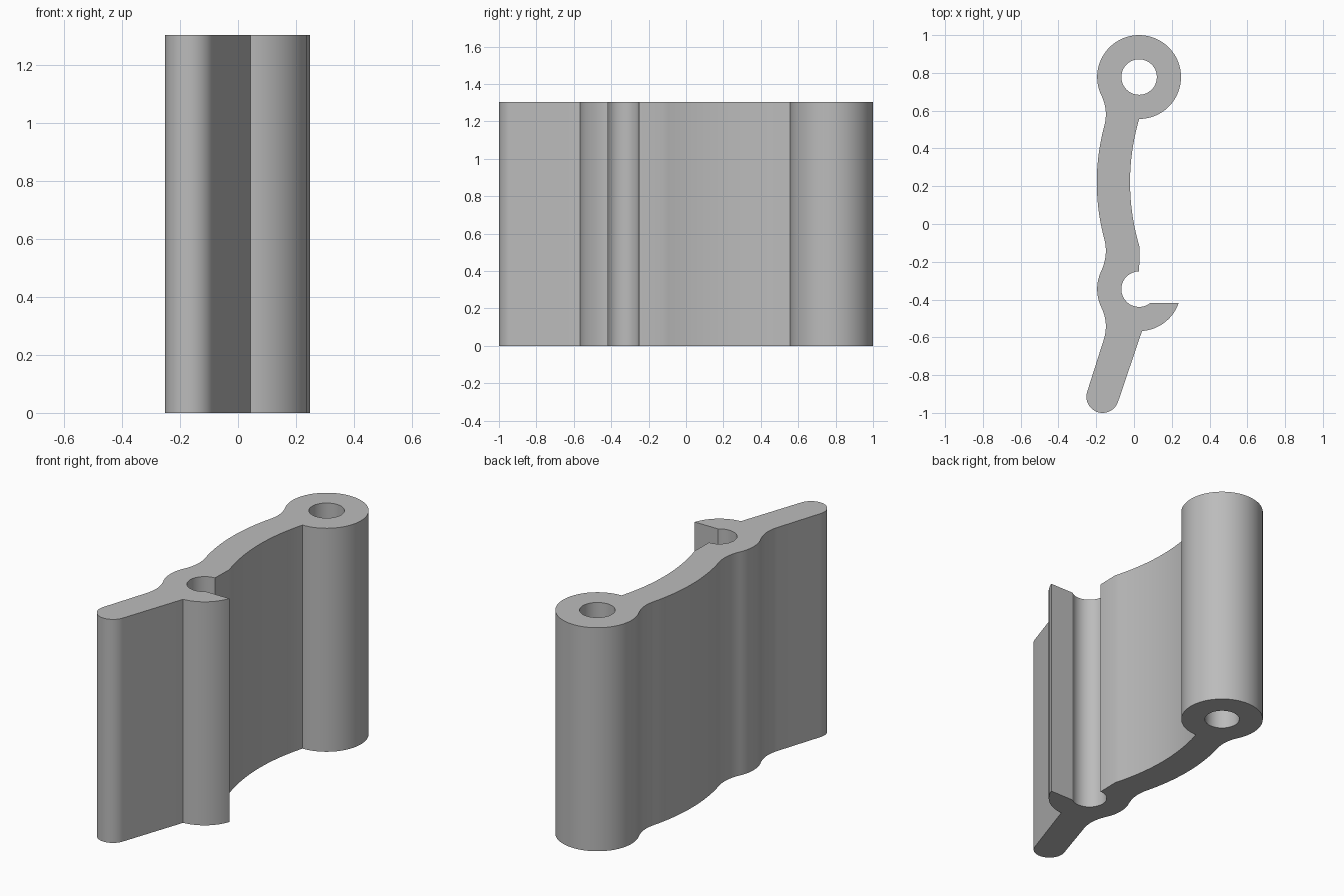
import bpy
import bmesh
from math import cos, sin, radians
from mathutils import Vector

cube = bpy.data.objects.get("Cube")
if cube:
    bpy.data.objects.remove(cube, do_unlink=True)

HEIGHT = 1.303
CX, RING_Y, HOOK_Y = 0.027, 0.778, -0.345
OUTER, BORE = 0.222, 0.094


def arc(cx, cy, r, start, end, steps):
    """Points on a circle between two angles in degrees."""
    angles = [radians(start + (end - start) * i / steps) for i in range(steps + 1)]
    return [Vector((cx + r * cos(a), cy + r * sin(a))) for a in angles]


def arc3(a, b, c, steps=12):
    """Points on a shallow arc from a through its middle b to c."""
    a, b, c = Vector(a), Vector(b), Vector(c)
    ctrl = 2 * b - (a + c) / 2
    ts = [i / steps for i in range(steps + 1)]
    return [a * (1 - t) ** 2 + ctrl * 2 * t * (1 - t) + c * t * t for t in ts]


def fillet(start, peak, end):
    """Hollow blend whose tangent is vertical at the peak."""
    pts = []
    for i in range(13):
        t = i / 6 - 1
        p = Vector(start) if t < 0 else Vector(end)
        pts.append(Vector((peak[0] + (p.x - peak[0]) * t * t,
                           peak[1] + (p.y - peak[1]) * abs(t))))
    return pts


# Outline, counter-clockwise from where the ring meets the inner web
outline = arc(CX, RING_Y, OUTER, -90, 206, 72)
outline += fillet(outline[-1], (-0.149, 0.581), (-0.158, 0.517))
outline += arc3((-0.158, 0.517), (-0.197, 0.22), (-0.158, -0.077), 20)
hook_back = arc(CX, HOOK_Y, OUTER, 154, 206, 16)
outline += fillet(outline[-1], (-0.149, -0.141), hook_back[0])
outline += hook_back
outline += fillet(outline[-1], (-0.149, -0.542), (-0.160, -0.612))
# Rounded tail
outline += arc(-0.166, -0.914, 0.086, 161, 342, 36)
# Hook lip, socket and inner web
outline += arc(CX, HOOK_Y, OUTER, -86, -19.2, 24)
outline += arc(CX, HOOK_Y, BORE, -51, -270, 40)
outline += arc3((0.03, -0.124), (-0.021, 0.216), (CX, RING_Y - OUTER), 24)
bore = arc(CX, RING_Y, BORE, 0, 360, 48)


def add_loop(bm, points):
    """Closed edge loop without doubled points."""
    clean = []
    for p in points:
        if not clean or (p - clean[-1]).length > 1e-4:
            clean.append(p)
    if (clean[0] - clean[-1]).length < 1e-4:
        clean.pop()
    verts = [bm.verts.new((p.x, p.y, 0)) for p in clean]
    return [bm.edges.new((v, verts[i - 1])) for i, v in enumerate(verts)]


# Fill the profile around the bore and extrude it upwards
bm = bmesh.new()
edges = add_loop(bm, outline) + add_loop(bm, bore)
bmesh.ops.triangle_fill(bm, edges=edges, use_beauty=True)
result = bmesh.ops.extrude_face_region(bm, geom=bm.faces[:], use_keep_orig=True)
top = [g for g in result["geom"] if isinstance(g, bmesh.types.BMVert)]
bmesh.ops.translate(bm, verts=top, vec=(0, 0, HEIGHT))
bmesh.ops.recalc_face_normals(bm, faces=bm.faces[:])
mesh = bpy.data.meshes.new("hinge_profile")
bm.to_mesh(mesh)
bm.free()

hinge = bpy.data.objects.new("hinge_profile", mesh)
bpy.context.collection.objects.link(hinge)

# Single grey finish
grey = bpy.data.materials.new("grey_metal")
grey.use_nodes = True
color = (0.5, 0.5, 0.5, 1)
grey.diffuse_color = color
grey.node_tree.nodes["Principled BSDF"].inputs["Base Color"].default_value = color
mesh.materials.append(grey)

bpy.ops.object.select_all(action="DESELECT")
hinge.select_set(True)
bpy.context.view_layer.objects.active = hinge
bpy.ops.object.shade_smooth_by_angle(angle=radians(25))
